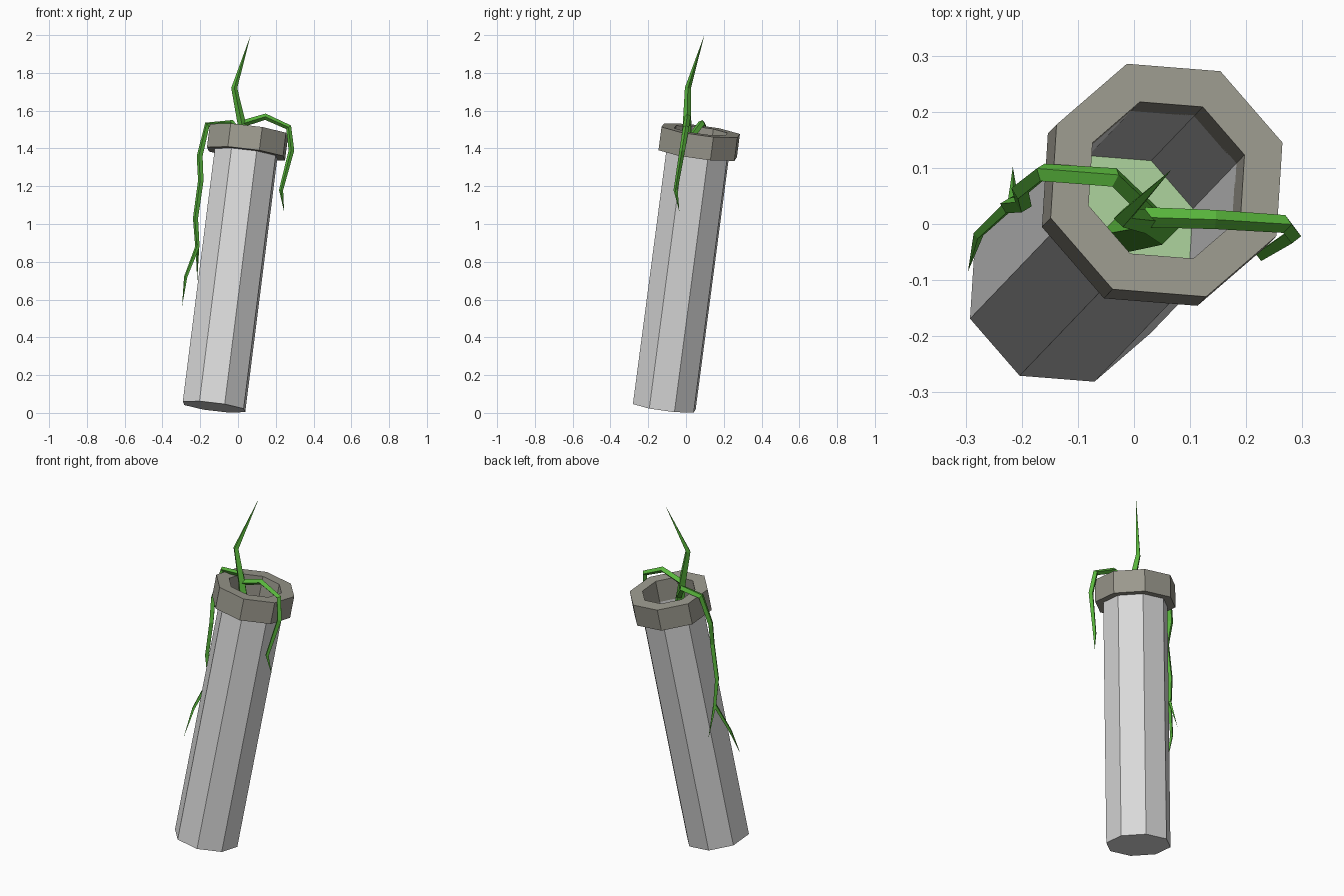
import bpy, bmesh, math
from mathutils import Vector, Matrix

if "Cube" in bpy.data.objects:
    bpy.data.objects.remove(bpy.data.objects["Cube"])


def material(name, rgb):
    m = bpy.data.materials.new(name)
    m.use_nodes = True
    m.diffuse_color = (*rgb, 1)
    m.node_tree.nodes["Principled BSDF"].inputs["Base Color"].default_value = (*rgb, 1)
    return m


GREY = material("light grey", (0.71, 0.71, 0.71))
STONE = material("warm grey stone", (0.33, 0.32, 0.27))
VINE = material("vine green", (0.10, 0.47, 0.045))
PALE = material("pale green", (0.40, 0.62, 0.32))

# Leaning axis of the pipe
BASE = Vector((-0.127, -0.115, 0.032))
TOP = Vector((0.058, 0.078, 1.495))
AXIS = TOP - BASE
LENGTH = AXIS.length
LEAN = Matrix.Translation(BASE) @ Vector((0, 0, 1)).rotation_difference(AXIS).to_matrix().to_4x4()
TURN = math.radians(18.4)


def finish(name, bm, mat):
    bmesh.ops.recalc_face_normals(bm, faces=bm.faces)
    mesh = bpy.data.meshes.new(name)
    bm.to_mesh(mesh)
    bm.free()
    mesh.materials.append(mat)
    obj = bpy.data.objects.new(name, mesh)
    bpy.context.scene.collection.objects.link(obj)
    return obj


def bridge(bm, a, b):
    n = len(a)
    for i in range(n):
        bm.faces.new((a[i], a[(i + 1) % n], b[(i + 1) % n], b[i]))


def octagonal(name, profile, mat, closed=False):
    """Eight-sided solid from (radius, height) pairs along the leaning axis."""
    bm = bmesh.new()
    rings = []
    for r, h in profile:
        angles = [TURN + k * math.pi / 4 for k in range(8)]
        rings.append([bm.verts.new(LEAN @ Vector((r * math.cos(a), r * math.sin(a), h)))
                      for a in angles])
    for a, b in zip(rings, rings[1:]):
        bridge(bm, a, b)
    if closed:
        bridge(bm, rings[-1], rings[0])
    else:
        bm.faces.new(rings[0])
        if len(rings) > 1:
            bm.faces.new(rings[-1])
    return finish(name, bm, mat)


def vine(name, points, radii):
    """Four-sided tapering stem through the points, ending in a sharp tip."""
    pts = [Vector(p) for p in points]
    bm = bmesh.new()
    rings = []
    side = Vector((0, 1, 0))
    for i, p in enumerate(pts[:-1]):
        ahead = (pts[i + 1] - p).normalized()
        behind = (p - pts[i - 1]).normalized() if i else ahead
        along = (ahead + behind).normalized()
        side = (side - along * side.dot(along)).normalized()
        up = along.cross(side)
        r = radii[i]
        rings.append([bm.verts.new(p + side * r * c + up * r * s)
                      for c, s in ((1, 0), (0, 1), (-1, 0), (0, -1))])
    for a, b in zip(rings, rings[1:]):
        bridge(bm, a, b)
    bm.faces.new(rings[0])
    tip = bm.verts.new(pts[-1])
    last = rings[-1]
    for k in range(4):
        bm.faces.new((last[k], last[(k + 1) % 4], tip))
    return finish(name, bm, VINE)


# Pipe, hollow down to the pale floor
OUTER, INNER, LIP, FLOOR = 0.176, 0.148, LENGTH - 0.125, 0.745
octagonal("pipe", [(OUTER, 0), (OUTER, LIP + 0.01), (INNER, LIP + 0.01), (INNER, FLOOR)], GREY)
octagonal("inner_floor", [(INNER, FLOOR + 0.004)], PALE)
octagonal("rim", [(0.22, LIP), (0.22, LENGTH), (INNER, LENGTH), (INNER, LIP)], STONE, closed=True)

# Stem rising from the floor and out of the opening
vine("main_stem",
     [(-0.03, -0.02, 0.75), (0.05, -0.005, 1.36), (0.02, 0.005, 1.53),
      (-0.02, 0.01, 1.72), (0.067, 0.097, 2.0)],
     [0.034, 0.032, 0.022, 0.016])

# Branch hanging over the +x side
vine("left_branch",
     [(0.02, 0.012, 1.53), (0.145, 0.008, 1.568), (0.268, 0.0, 1.512),
      (0.283, -0.02, 1.39), (0.228, -0.055, 1.18), (0.244, -0.035, 1.065)],
     [0.018, 0.017, 0.016, 0.015, 0.011])

# Branch hanging over the -x side, forking near its end
FORK = (-0.215, 0.04, 0.88)
vine("right_branch",
     [(0.04, 0.01, 1.44), (-0.035, 0.083, 1.535), (-0.163, 0.092, 1.525),
      (-0.203, 0.06, 1.36), (-0.197, 0.035, 1.23), (-0.225, 0.033, 1.03),
      FORK, (-0.277, -0.018, 0.72), (-0.296, -0.085, 0.565)],
     [0.018, 0.018, 0.017, 0.016, 0.015, 0.014, 0.012, 0.009])
vine("right_branch_twig", [(-0.217, 0.037, 0.92), FORK, (-0.216, 0.102, 0.7)], [0.01, 0.01])
